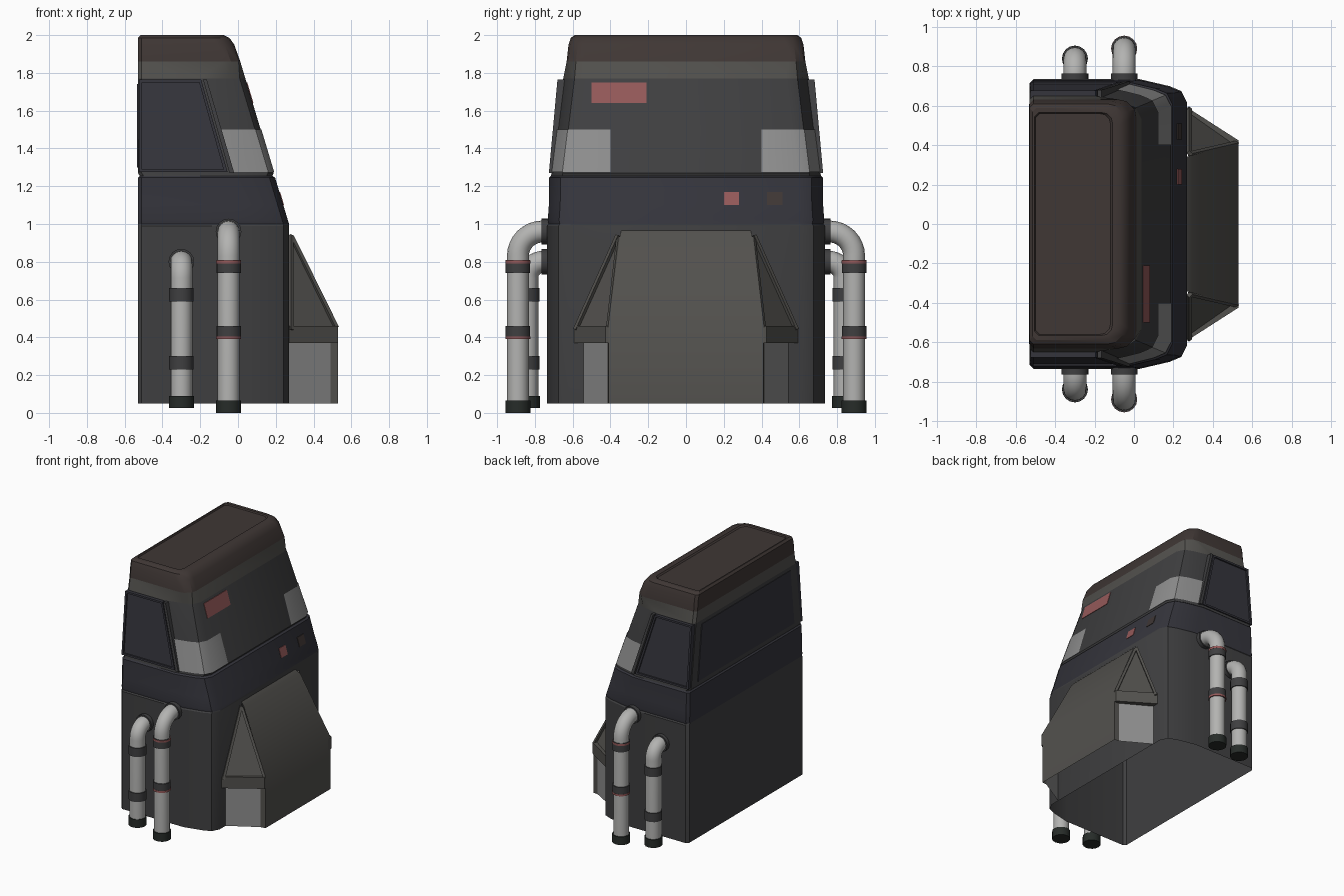
import bpy, bmesh, math
from mathutils import Vector

if "Cube" in bpy.data.objects:
    bpy.data.objects.remove(bpy.data.objects["Cube"])

def mat(name, r, g, b):
    m = bpy.data.materials.new(name)
    m.diffuse_color = (r, g, b, 1)
    m.use_nodes = True
    m.node_tree.nodes["Principled BSDF"].inputs["Base Color"].default_value = m.diffuse_color
    return m

DARK = mat("dark_paint", .05, .05, .052)
GLASS = mat("dark_glass", .035, .035, .045)
BROWN = mat("brown_trim", .05, .038, .035)
HOOD = mat("hood_paint", .085, .082, .075)
STEEL = mat("steel", .45, .45, .44)
LIGHT = mat("light_panel", .27, .27, .27)
RED = mat("red_panel", .3, .1, .1)
BLACK = mat("black_rubber", .02, .025, .022)

def finish(name, bm, m, smooth=False):
    bmesh.ops.recalc_face_normals(bm, faces=bm.faces)
    me = bpy.data.meshes.new(name)
    bm.to_mesh(me)
    bm.free()
    ob = bpy.data.objects.new(name, me)
    bpy.context.collection.objects.link(ob)
    me.materials.append(m)
    if smooth:
        bpy.context.view_layer.objects.active = ob
        ob.select_set(True)
        bpy.ops.object.shade_smooth_by_angle(angle=math.radians(30))
        ob.select_set(False)
    return ob

def loft(name, rings, m, top=False, bottom=False, closed=True):
    bm = bmesh.new()
    vs = [[bm.verts.new(p) for p in r] for r in rings]
    n = len(vs[0])
    for a, b in zip(vs, vs[1:]):
        for i in range(n if closed else n - 1):
            j = (i + 1) % n
            bm.faces.new((a[i], a[j], b[j], b[i]))
    if top:
        bm.faces.new(vs[-1])
    if bottom:
        bm.faces.new(vs[0])
    return finish(name, bm, m, True)

def front_x(z):
    return .27 if z < 1 else .27 - .3 * (z - 1)

def mirror_ring(half, z):
    return [(x, v, z) for x, v in half] + [(x, -v, z) for x, v in reversed(half)]

def section(z, y, d=0.0, back=-.53):
    f = front_x(z) - d
    return mirror_ring([(back, y - .02), (back + .02, y), (f - .24, y), (f - .09, y - .035),
                        (f - .03, y - .06), (f, y - .12)], z)

def roof_section(z, y, f, back=-.53, r=.09):
    return mirror_ring([(back, y - .02), (back + .02, y), (f - r, y), (f - r * .55, y - r * .1),
                        (f - r * .1, y - r * .55), (f, y - r)], z)

# Cab shell, open underneath
loft("lower_body", [section(.05, .735), section(.99, .735), section(1.0, .728)], DARK)
loft("middle_band", [section(1.0, .728), section(1.02, .732), section(1.10, .726),
                     section(1.245, .724), section(1.255, .715, .012, -.52)], GLASS)
loft("upper_body", [section(1.255, .715, .012, -.52), section(1.27, .712),
                    section(1.77, .65)], DARK)
loft("roof_band", [section(1.77, .65), roof_section(1.86, .632, .012)], HOOD)
loft("roof_cap", [roof_section(1.86, .632, .012), roof_section(1.95, .622, -.02),
                  roof_section(1.985, .61, -.045), roof_section(2.0, .59, -.075, -.515),
                  roof_section(2.0, .565, -.11, -.505, .05),
                  roof_section(1.99, .56, -.12, -.50, .05)], BROWN, top=True)

# Side windows: raised plate with sunken glass, and front pillar
for s in (1, -1):
    rim = [(-.525, 1.275, .722), (-.055, 1.275, .722), (-.195, 1.765, .677), (-.525, 1.765, .677)]
    base = [(x, s * (y - .05), z) for x, z, y in rim]
    outer = [(x, s * y, z) for x, z, y in rim]
    inner = [(x + (-.33 - x) * .08, s * y, z + (1.52 - z) * .06) for x, z, y in rim]
    sunk = [(x, y - s * .012, z) for x, y, z in inner]
    loft("side_window", [base, outer, inner, sunk], GLASS, top=True)
    p = [(-.045, 1.27), (-.02, 1.27), (-.165, 1.765), (-.185, 1.765)]
    loft("window_pillar", [[(x, s * (.726 - .092 * (z - 1.27) - d), z) for x, z in p]
                           for d in (.04, 0)], DARK, top=True)

# Rear window panel
r = [(-.62, 1.3), (.62, 1.3), (.57, 1.74), (-.57, 1.74)]
loft("rear_window", [[(-.52, y, z) for y, z in r], [(-.534, y * .98, z) for y, z in r]], GLASS, top=True)

# Flat plates lying on the sloped front
def plate(name, y0, y1, z0, z1, m, t=.004):
    q = [(y0, z0), (y1, z0), (y1, z1), (y0, z1)]
    loft(name, [[(front_x(z) + d, y, z) for y, z in q] for d in (-.01, t)], m, top=True)

plate("warning_panel", -.50, -.21, 1.64, 1.75, RED)
plate("small_red_light", .20, .28, 1.10, 1.17, RED)
plate("small_brown_light", .43, .51, 1.10, 1.17, BROWN)

# Light wrap-around corner panels above the band
for s in (1, -1):
    rows = []
    for z in (1.275, 1.50):
        y = .712 - .124 * (z - 1.27)
        f = front_x(z)
        rows.append([(f + .004, s * .40, z), (f + .004, s * (y - .118), z),
                     (f - .027, s * (y - .057), z), (f - .088, s * (y - .031), z),
                     (f - .225, s * (y + .003), z)])
    loft("corner_panel", rows, LIGHT, closed=False)

# Hood: centre nose, side ledges, triangular cheeks
def face(name, pts, m):
    bm = bmesh.new()
    bm.faces.new([bm.verts.new(p) for p in pts])
    return finish(name, bm, m)

def bar(name, a, b, w, m):
    a, b = Vector(a), Vector(b)
    bm = bmesh.new()
    bmesh.ops.create_cone(bm, cap_ends=True, segments=4, radius1=w, radius2=w, depth=(b - a).length)
    q = (b - a).to_track_quat('Z', 'Y')
    for v in bm.verts:
        v.co = q @ v.co + (a + b) / 2
    return finish(name, bm, m)

nose = [(.53, .41, .05), (.53, .41, .46), (.295, .35, .94), (.265, .34, .97)]
loft("hood_nose", [[(x, -y, z), (x, y, z)] for x, y, z in nose], HOOD, closed=False)
for s in (1, -1):
    face("hood_cheek", [(.27, s * .57, .46), (.505, s * .405, .46), (.275, s * .345, .95)], HOOD)
    loft("hood_ledge", [[(.265, s * .595, z), (.53, s * .425, z), (.53, s * .38, z), (.265, s * .38, z)]
                        for z in (.37, .46)], HOOD, top=True, bottom=True)
    face("hood_side_panel", [(.265, s * .545, .05), (.49, s * .415, .05),
                             (.49, s * .415, .38), (.265, s * .545, .38)], LIGHT)
    face("hood_front_post", [(.49, s * .415, .05), (.53, s * .41, .05),
                             (.53, s * .41, .38), (.49, s * .415, .38)], HOOD)
    bar("hood_edge_rim", (.522, s * .41, .45), (.285, s * .355, .93), .014, HOOD)
    bar("hood_outer_rim", (.28, s * .585, .44), (.28, s * .36, .94), .014, HOOD)

# Exhaust pipes with collars
def collar(name, x, y, z0, z1, rad, m):
    bm = bmesh.new()
    bmesh.ops.create_cone(bm, cap_ends=True, segments=16, radius1=rad, radius2=rad, depth=z1 - z0)
    bmesh.ops.translate(bm, verts=bm.verts, vec=(x, y, (z0 + z1) / 2))
    return finish(name, bm, m, True)

def pipe(x, y, z0, ztop, bend, rings, red, s):
    path = [(x, s * y, z0 + .02)]
    for i in range(9):
        a = math.pi / 2 * i / 8
        path.append((x, s * (y - bend + bend * math.cos(a)), ztop - bend + bend * math.sin(a)))
    path.append((x, s * .70, ztop))
    tube = []
    for i, p in enumerate(path):
        d = (Vector(path[min(i + 1, len(path) - 1)]) - Vector(path[max(i - 1, 0)])).normalized()
        if i == 1:
            d = Vector((0, 0, 1))
        side, up = Vector((1, 0, 0)), d.cross(Vector((1, 0, 0)))
        tube.append([Vector(p) + .058 * (side * math.cos(t) + up * math.sin(t))
                     for t in (2 * math.pi * k / 16 for k in range(16))])
    loft("exhaust_pipe", tube, STEEL, bottom=True)
    collar("pipe_foot", x, s * y, z0, z0 + .065, .066, BLACK)
    for z in rings:
        collar("pipe_collar", x, s * y, z, z + .07, .065, DARK)
        if red:
            zr = z + .052 if z > .6 else z
            collar("red_collar_band", x, s * y, zr, zr + .015, .0665, RED)
    flange = collar("wall_flange", 0, 0, -.02, .02, .068, DARK)
    flange.rotation_euler.x = math.pi / 2
    flange.location = (x, s * .745, ztop)

for s in (1, -1):
    pipe(-.05, .89, .0, .96, .13, (.39, .74), True, s)
    pipe(-.30, .84, .025, .80, .085, (.23, .59), False, s)
